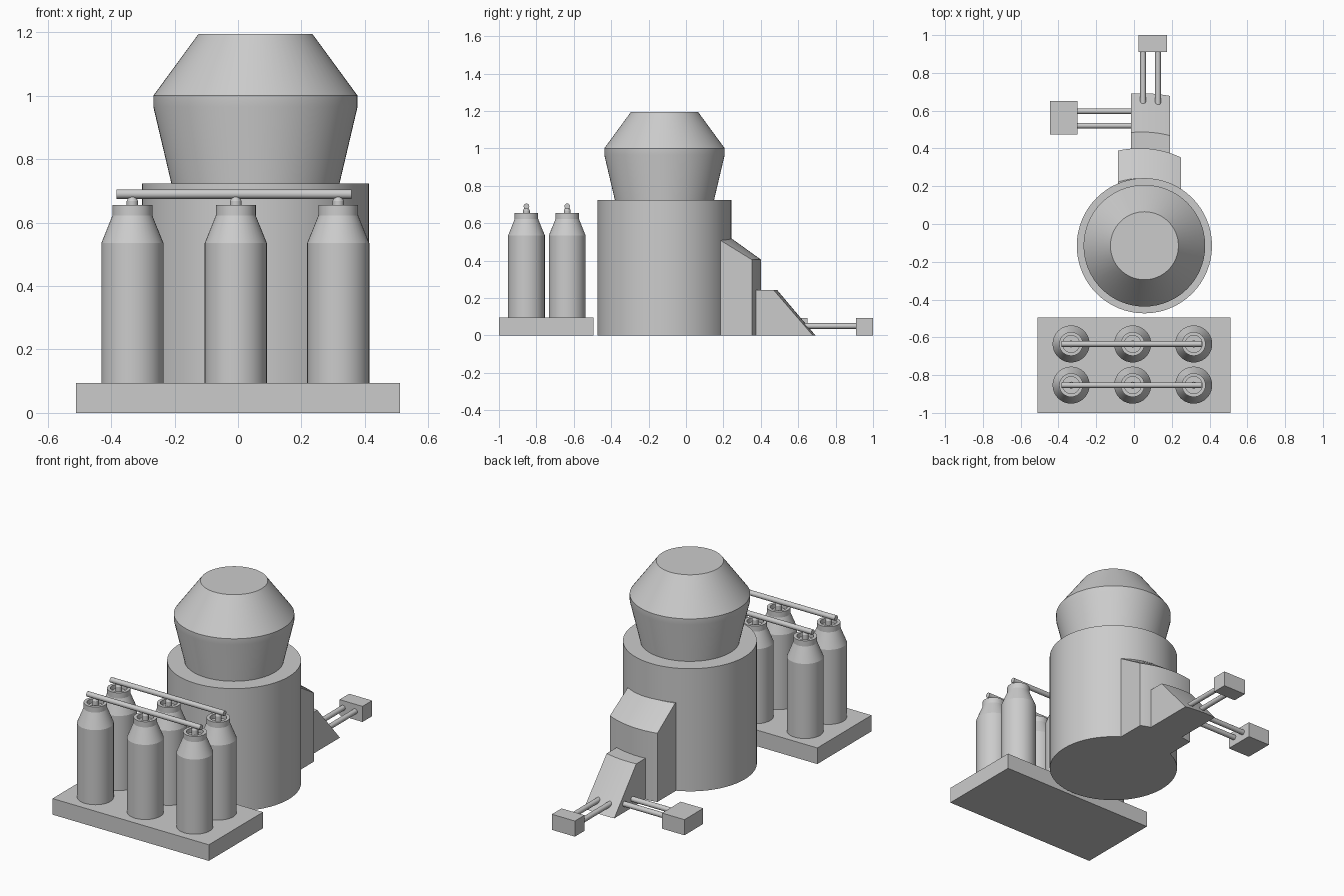
import bpy, bmesh
from math import sin, cos, pi, sqrt, radians
from mathutils import Matrix, Vector

if "Cube" in bpy.data.objects:
    bpy.data.objects.remove(bpy.data.objects["Cube"])

CX, CY = 0.055, -0.115          # axis of the main tower


def finish(name, bm, smooth=True):
    bmesh.ops.recalc_face_normals(bm, faces=bm.faces)
    me = bpy.data.meshes.new(name)
    bm.to_mesh(me)
    bm.free()
    ob = bpy.data.objects.new(name, me)
    bpy.context.collection.objects.link(ob)
    if smooth:
        bpy.ops.object.select_all(action='DESELECT')
        ob.select_set(True)
        bpy.context.view_layer.objects.active = ob
        bpy.ops.object.shade_smooth_by_angle(angle=radians(20))
    return ob


def lathe(name, profile, x, y, n=64):
    """Revolve (radius, z) points round a vertical axis, capping both ends."""
    bm = bmesh.new()
    rings = [[bm.verts.new((x + r * cos(2 * pi * i / n), y + r * sin(2 * pi * i / n), z))
              for i in range(n)] for r, z in profile]
    for a, b in zip(rings, rings[1:]):
        for i in range(n):
            j = (i + 1) % n
            bm.faces.new((a[i], a[j], b[j], b[i]))
    bm.faces.new(rings[0])
    bm.faces.new(rings[-1])
    return finish(name, bm)


def box(name, x0, x1, y0, y1, z0, z1):
    bm = bmesh.new()
    bmesh.ops.create_cube(bm, size=1)
    bmesh.ops.scale(bm, vec=(x1 - x0, y1 - y0, z1 - z0), verts=bm.verts)
    bmesh.ops.translate(bm, vec=((x0 + x1) / 2, (y0 + y1) / 2, (z0 + z1) / 2), verts=bm.verts)
    return finish(name, bm, False)


def rod(name, a, b, r=0.015, n=20):
    a, b = Vector(a), Vector(b)
    d = b - a
    m = Matrix.Translation((a + b) / 2) @ d.to_track_quat('Z', 'Y').to_matrix().to_4x4()
    bm = bmesh.new()
    bmesh.ops.create_cone(bm, cap_ends=True, segments=n, radius1=r, radius2=r,
                          depth=d.length, matrix=m)
    return finish(name, bm)


def curved_ramp(name, x0, x1, profile, cx, n=16):
    """Sweep a (radius, z) side profile across x, following arcs about the tower."""
    bm = bmesh.new()
    cols = []
    for i in range(n + 1):
        x = x0 + (x1 - x0) * i / n
        cols.append([bm.verts.new((x, CY + sqrt(r * r - (x - cx) ** 2), z)) for r, z in profile])
    k = len(profile)
    for a, b in zip(cols, cols[1:]):
        for i in range(k):
            j = (i + 1) % k
            bm.faces.new((a[i], a[j], b[j], b[i]))
    bm.faces.new(cols[0])
    bm.faces.new(cols[-1])
    return finish(name, bm)


# Main tower and its flared dome
lathe("tower_drum", [(0.358, 0), (0.358, 0.723)], CX, CY)
lathe("tower_dome", [(0.265, 0.70), (0.265, 0.723), (0.322, 0.965), (0.322, 1.0),
                     (0.18, 1.194)], CX, CY)

# Stepped ramps behind the tower
curved_ramp("upper_ramp", -0.085, 0.25,
            [(0.32, 0), (0.32, 0.52), (0.356, 0.52), (0.516, 0.405), (0.516, 0)], 0.03)
curved_ramp("lower_ramp", -0.015, 0.19,
            [(0.47, 0), (0.47, 0.243), (0.602, 0.243), (0.807, 0)], 0.04)

# Rear and side pipe arms with end blocks
box("rear_block", 0.025, 0.175, 0.91, 1.0, 0, 0.092)
box("side_block", -0.445, -0.298, 0.475, 0.65, 0, 0.092)
for i, x in enumerate((0.048, 0.127)):
    rod(f"rear_pipe_{i}", (x, 0.60, 0.05), (x, 0.92, 0.05))
for i, y in enumerate((0.521, 0.597)):
    rod(f"side_pipe_{i}", (-0.31, y, 0.05), (0.02, y, 0.05))

# Tank platform, tanks with valves, and connecting bars
box("tank_platform", -0.51, 0.51, -1.0, -0.495, 0, 0.095)
tank = [(0.098, 0.09), (0.098, 0.535), (0.063, 0.622), (0.063, 0.655),
        (0.045, 0.655), (0.045, 0.63)]
valve = [(0.018, 0.62), (0.018, 0.668), (0.007, 0.69)]
for row, y in enumerate((-0.635, -0.853)):
    for col, x in enumerate((-0.333, -0.007, 0.316)):
        lathe(f"tank_{row}_{col}", tank, x, y, 40)
        lathe(f"valve_{row}_{col}", valve, x, y, 20)
    rod(f"tank_bar_{row}", (-0.383, y, 0.69), (0.358, y, 0.69))
